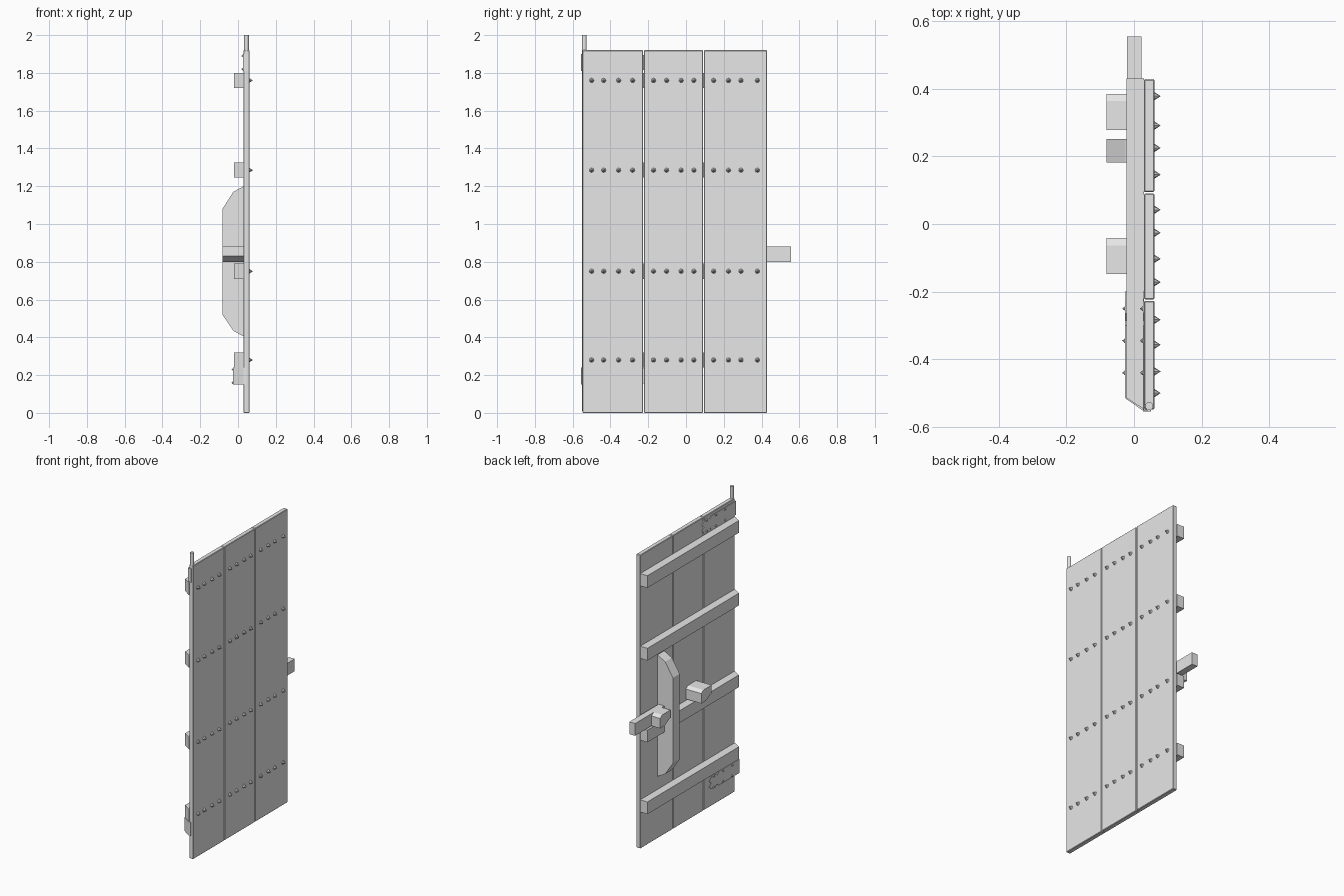
import bpy
import bmesh
import math
from mathutils import Matrix, Vector

cube = bpy.data.objects.get("Cube")
if cube:
    bpy.data.objects.remove(cube, do_unlink=True)

grey = bpy.data.materials.new("plain_grey")
grey.use_nodes = True
grey.diffuse_color = (0.8, 0.8, 0.8, 1)
grey.node_tree.nodes["Principled BSDF"].inputs["Base Color"].default_value = (0.8, 0.8, 0.8, 1)


def finish(name, bm):
    bmesh.ops.recalc_face_normals(bm, faces=bm.faces)
    mesh = bpy.data.meshes.new(name)
    bm.to_mesh(mesh)
    bm.free()
    mesh.materials.append(grey)
    obj = bpy.data.objects.new(name, mesh)
    bpy.context.collection.objects.link(obj)
    return obj


def prism(name, profile, axis, low, high, bevel=0):
    """Extrude a 2D profile along an axis; profile uses the other two axes in order."""
    bm = bmesh.new()
    verts = []
    for p in profile:
        co = list(p)
        co.insert("xyz".index(axis), low)
        verts.append(bm.verts.new(co))
    face = bm.faces.new(verts)
    moved = bmesh.ops.extrude_face_region(bm, geom=[face])["geom"]
    step = Vector([high - low if a == axis else 0 for a in "xyz"])
    bmesh.ops.translate(bm, vec=step, verts=[g for g in moved if isinstance(g, bmesh.types.BMVert)])
    if bevel:
        bmesh.ops.bevel(bm, geom=bm.edges[:], offset=bevel, segments=1, affect='EDGES')
    return finish(name, bm)


def box(name, x, y, z, bevel=0):
    return prism(name, [(x[0], y[0]), (x[1], y[0]), (x[1], y[1]), (x[0], y[1])], "z", z[0], z[1], bevel)


def studs(name, places, radius, height, direction):
    """Faceted pointed nail heads, all pointing along +x or -x."""
    bm = bmesh.new()
    turn = Matrix.Rotation(direction * math.pi / 2, 4, 'Y')
    for p in places:
        shift = Vector(p) + Vector((direction * height / 2, 0, 0))
        bmesh.ops.create_cone(bm, cap_ends=True, segments=8, radius1=radius, radius2=0,
                              depth=height, matrix=Matrix.Translation(shift) @ turn)
    return finish(name, bm)


# Upright planks
seams = [-0.55, -0.225, 0.092, 0.43]
for i in range(3):
    box(f"plank_{i + 1}", (0.03, 0.06), (seams[i] + 0.002, seams[i + 1] - 0.002), (0, 1.92), 0.003)

# Cross battens, mitred at the hinge side, with nails through the planks
rows = [0.28, 0.75, 1.285, 1.76]
nail_y = [-0.5, -0.436, -0.357, -0.283, -0.172, -0.103, -0.026, 0.042, 0.146, 0.225, 0.291, 0.378]
outline = [(0.03, -0.548), (0.03, 0.43), (-0.022, 0.43), (-0.022, -0.515)]
for i, z in enumerate(rows):
    prism(f"batten_{i + 1}", outline, "z", z - 0.04, z + 0.04)
studs("plank_nails", [(0.059, y, z) for z in rows for y in nail_y], 0.013, 0.02, 1)

# Pivot rod on the hinge edge
bm = bmesh.new()
bmesh.ops.create_cone(bm, cap_ends=True, segments=12, radius1=0.012, radius2=0.012, depth=1.99,
                      matrix=Matrix.Translation((0.045, -0.538, 1.005)))
finish("pivot_rod", bm)


# Strap hinges with a notched tail
def strap(name, x, start, z):
    half = [(start, 0.045), (-0.3, 0.045), (-0.285, 0.028), (-0.265, 0.045), (-0.225, 0.04), (-0.2, 0.018), (-0.225, 0)]
    shape = half + [(y, -h) for y, h in reversed(half[:-1])]
    prism(name, [(y, z + h) for y, h in shape], "x", x - 0.004, x)
    places = [(x - 0.003, y, z + s * 0.035) for y in (-0.44, -0.345, -0.25) for s in (-1, 1)]
    studs(name + "_nails", places, 0.008, 0.01, -1)


strap("upper_strap", 0.03, -0.55, 1.855)
box("upper_strap_wrap", (0.026, 0.05), (-0.555, -0.55), (1.81, 1.9))
strap("lower_strap", -0.022, -0.515, 0.195)
wrap = [(-0.026, -0.515), (-0.022, -0.515), (0.03, -0.548), (0.045, -0.55), (0.045, -0.555), (0.028, -0.553)]
prism("lower_strap_wrap", wrap, "z", 0.15, 0.24)

# Sliding bolt with its knob, and the catch further along
box("bolt", (-0.02, 0.022), (0.18, 0.555), (0.8, 0.88))
knob = [(0, 0.88), (0.085, 0.88), (0.107, 0.865), (0.107, 0.8), (0.06, 0.8), (0, 0.83)]
prism("bolt_knob", [(y + 0.278, z) for y, z in knob], "x", -0.082, -0.015)
prism("bolt_catch", [(y - 0.148, z) for y, z in knob], "x", -0.082, 0.03)

# Tall pull handle the bolt slides through
side = [(0.03, 1.2), (-0.025, 1.17), (-0.082, 1.08), (-0.082, 0.52), (-0.025, 0.435), (0.03, 0.405)]
prism("pull_handle", side, "y", 0.182, 0.252)
